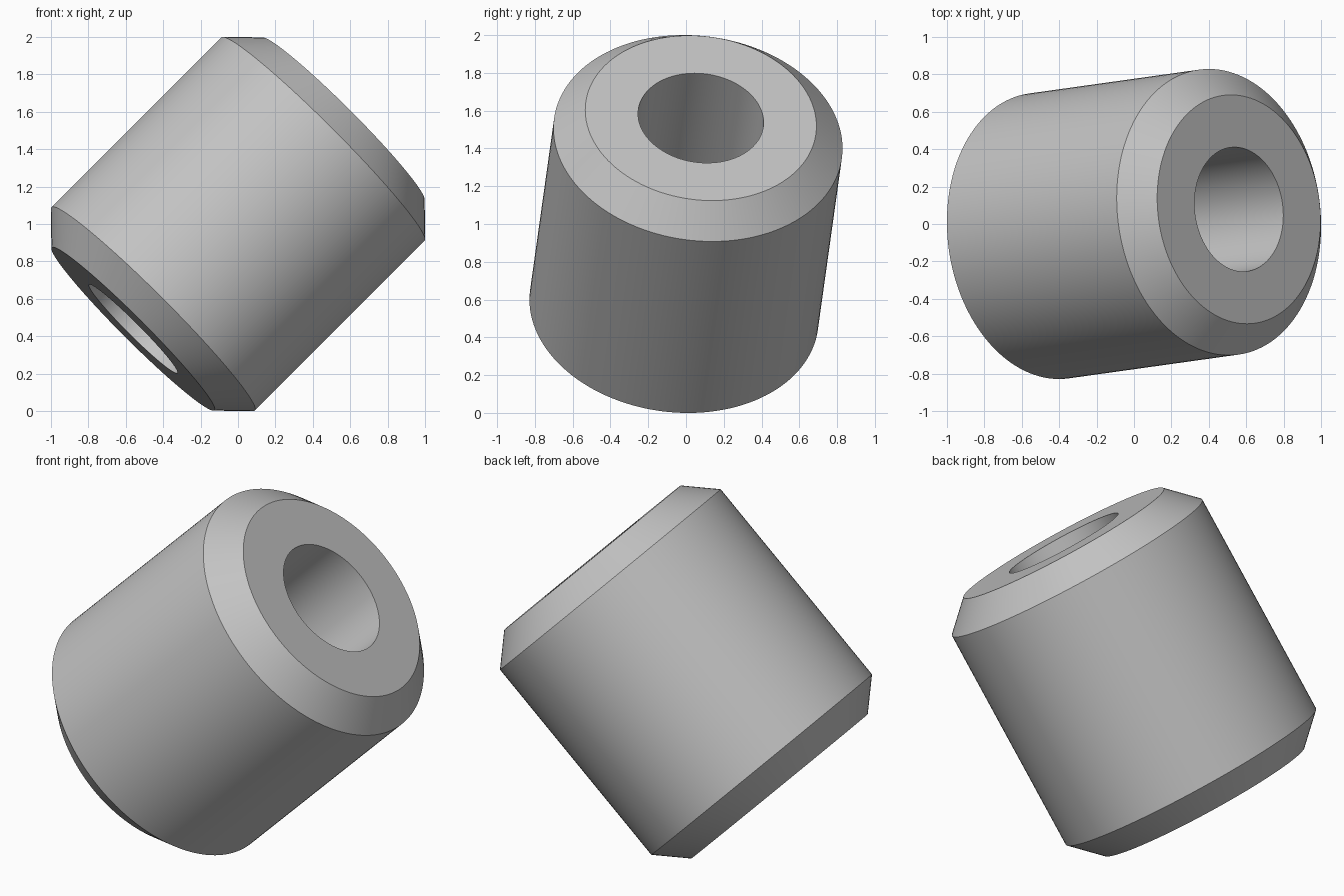
import bpy
import bmesh
import math
from mathutils import Matrix, Vector

cube = bpy.data.objects.get("Cube")
if cube:
    bpy.data.objects.remove(cube, do_unlink=True)

# Plain grey material
grey = bpy.data.materials.new("grey")
grey.use_nodes = True
color = (0.55, 0.55, 0.55, 1)
grey.diffuse_color = color
grey.node_tree.nodes["Principled BSDF"].inputs["Base Color"].default_value = color

# Half profile (radius, height): bore, end faces, chamfers, outer wall
BORE, FACE, OUTER = 0.334, 0.615, 0.769
END, RIM = 0.797, 0.645
profile = [(BORE, -END), (FACE, -END), (OUTER, -RIM),
           (OUTER, RIM), (FACE, END), (BORE, END)]

# Spin the closed profile into a bushing
bm = bmesh.new()
verts = [bm.verts.new((r, 0, z)) for r, z in profile]
edges = [bm.edges.new((v, verts[(i + 1) % len(verts)])) for i, v in enumerate(verts)]
bmesh.ops.spin(bm, geom=verts + edges, cent=(0, 0, 0), axis=(0, 0, 1),
               angle=math.tau, steps=128, use_duplicate=False)
bmesh.ops.remove_doubles(bm, verts=bm.verts, dist=1e-4)
bmesh.ops.recalc_face_normals(bm, faces=bm.faces)

# Tilt the axis and raise to the ground
tilt = Vector((0.7, 0.098, 0.7)).to_track_quat("Z", "Y").to_matrix().to_4x4()
bm.transform(Matrix.Translation((0, 0, 1)) @ tilt)

mesh = bpy.data.meshes.new("bushing")
bm.to_mesh(mesh)
bm.free()
mesh.materials.append(grey)
bushing = bpy.data.objects.new("bushing", mesh)
bpy.context.collection.objects.link(bushing)

# Smooth walls with crisp chamfer edges
bpy.context.view_layer.objects.active = bushing
bushing.select_set(True)
bpy.ops.object.shade_smooth_by_angle(angle=math.radians(30))
